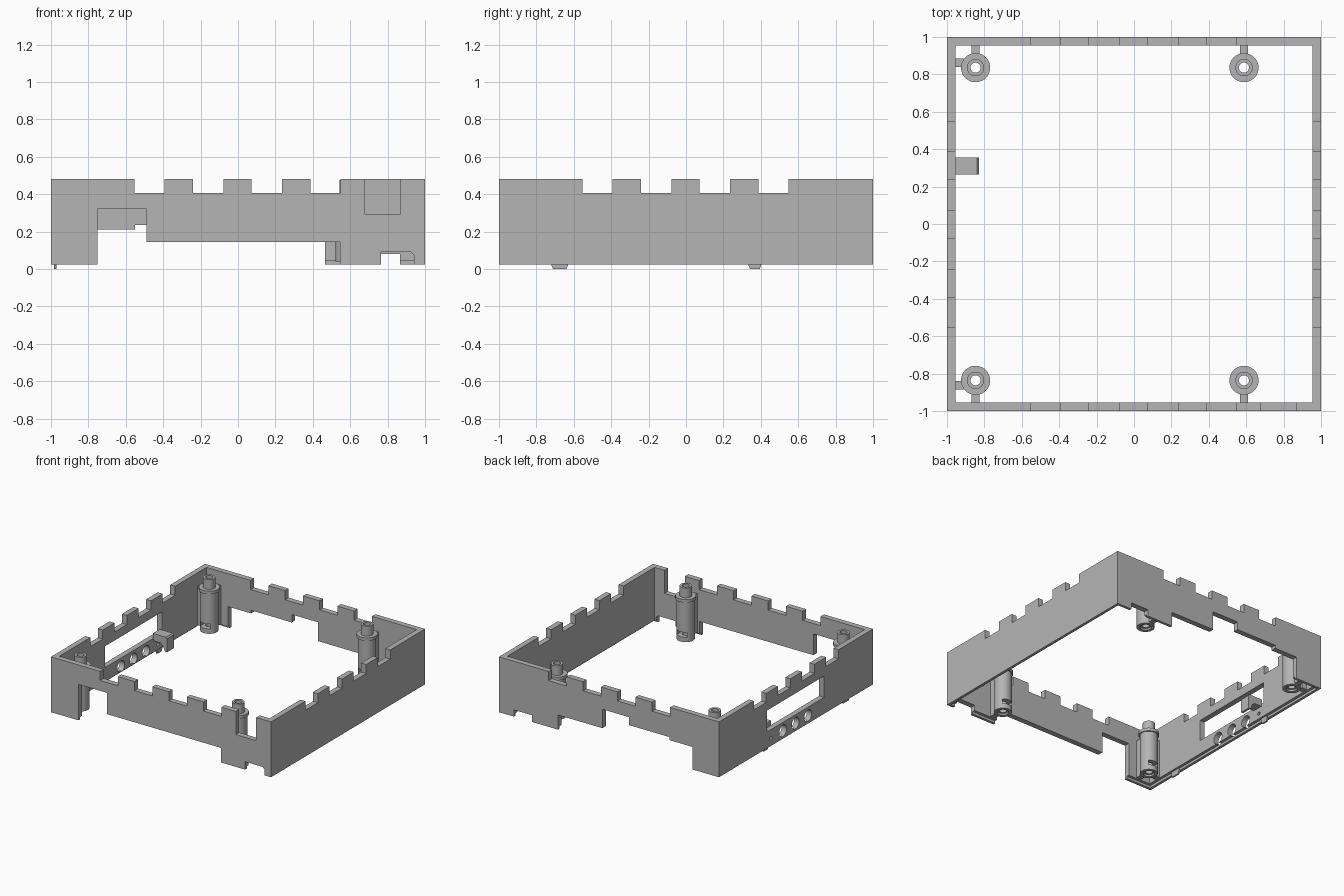
import bpy, bmesh, math
from mathutils import Matrix, Vector

if "Cube" in bpy.data.objects:
    bpy.data.objects.remove(bpy.data.objects["Cube"])

grey = bpy.data.materials.new("plain grey")
grey.use_nodes = True
COLOUR = (0.46, 0.46, 0.46, 1)
grey.diffuse_color = COLOUR
grey.node_tree.nodes["Principled BSDF"].inputs["Base Color"].default_value = COLOUR


def box(bm, x, y, z):
    size = [b - a for a, b in (x, y, z)]
    mid = [(a + b) / 2 for a, b in (x, y, z)]
    bmesh.ops.create_cube(bm, size=1, matrix=Matrix.Translation(mid) @ Matrix.Diagonal((*size, 1)))


def cylinder(bm, centre, r, depth, along_x=False, sides=32):
    turn = Matrix.Rotation(math.pi / 2, 4, "Y") if along_x else Matrix()
    bmesh.ops.create_cone(bm, cap_ends=True, segments=sides, radius1=r, radius2=r, depth=depth,
                          matrix=Matrix.Translation(centre) @ turn)


def prism(bm, points, axis, start, end):
    """Extrude a flat outline along x or y."""
    def place(p, d):
        return (p[0], d, p[1]) if axis == "y" else (d, p[0], p[1])
    face = bm.faces.new([bm.verts.new(place(p, start)) for p in points])
    new = bmesh.ops.extrude_face_region(bm, geom=[face])["geom"]
    shift = place((0, 0), end - start)
    bmesh.ops.translate(bm, vec=shift, verts=[v for v in new if isinstance(v, bmesh.types.BMVert)])
    bmesh.ops.recalc_face_normals(bm, faces=bm.faces)


def make(name, bm):
    mesh = bpy.data.meshes.new(name)
    bm.to_mesh(mesh)
    bm.free()
    ob = bpy.data.objects.new(name, mesh)
    bpy.context.collection.objects.link(ob)
    mesh.materials.append(grey)
    return ob


def cut(ob, bm):
    """Subtract the shapes in bm, then drop the cutter."""
    cutter = make("cutter", bm)
    cutter.hide_render = True
    mod = ob.modifiers.new("cut", "BOOLEAN")
    mod.operation, mod.solver, mod.object = "DIFFERENCE", "EXACT", cutter
    mod.use_self = True
    bpy.context.view_layer.update()
    graph = bpy.context.evaluated_depsgraph_get()
    mesh = bpy.data.meshes.new_from_object(ob.evaluated_get(graph))
    ob.modifiers.clear()
    ob.data = mesh
    bpy.data.objects.remove(cutter)


def smooth(ob):
    bpy.ops.object.select_all(action="DESELECT")
    ob.select_set(True)
    bpy.context.view_layer.objects.active = ob
    bpy.ops.object.shade_smooth_by_angle(angle=math.radians(35))


IN, OUT = 0.955, 1.1
BASE, TOP = 0.025, 0.48

# Four-sided wall ring, open above and below
bm = bmesh.new()
box(bm, (-1, 1), (-1, 1), (BASE, TOP))
walls = make("wall_ring", bm)
bm = bmesh.new()
box(bm, (-IN, IN), (-IN, IN), (-1, 1))
cut(walls, bm)

# Thin lip around the inside of the lower edge
bm = bmesh.new()
box(bm, (-0.978, 0.978), (-0.978, 0.978), (-0.1, 0.045))
cut(walls, bm)

# Vent notches in the top edge of every wall
bm = bmesh.new()
for i in range(4):
    mid = -0.473 + i * 0.3135
    span = (mid - 0.081, mid + 0.081)
    for side in ((-OUT, -0.9), (0.9, OUT)):
        box(bm, span, side, (0.405, 0.6))
        box(bm, side, span, (0.405, 0.6))
# Tall slot in the front wall
box(bm, (0.68, 0.865), (-OUT, -0.9), (0.29, 0.6))
cut(walls, bm)

# Openings along the bottom of the front and back walls
bm = bmesh.new()
prism(bm, [(-0.75, -0.1), (-0.75, 0.32), (-0.49, 0.32), (-0.49, 0.145), (0.545, 0.145),
           (0.545, -0.1)], "y", -OUT, -0.9)
prism(bm, [(0.765, -0.1), (0.765, 0.09), (0.925, 0.09), (0.94, 0.075), (0.94, -0.1)],
      "y", -OUT, -0.9)
prism(bm, [(-0.76, -0.1), (-0.76, 0.21), (-0.55, 0.21), (-0.55, 0.235), (-0.18, 0.235),
           (-0.18, 0.3), (0.06, 0.3), (0.06, 0.145), (0.465, 0.145), (0.465, -0.1)],
      "y", 0.9, OUT)
box(bm, (0.7, 0.865), (0.9, OUT), (-0.1, 0.08))
# Window and round ports in the right-hand wall
box(bm, (-OUT, -0.9), (-0.365, 0.378), (0.16, 0.335))
for y, r in ((0.17, 0.047), (0.007, 0.047), (-0.156, 0.047), (0.325, 0.014)):
    cylinder(bm, (-1, y, 0.09), r, 0.3, along_x=True)
cut(walls, bm)
smooth(walls)

# Screw posts with a collar, a hollow pin and a nut slot
for x, column in ((-0.847, "right"), (0.588, "left")):
    for s, row in ((-1, "front"), (1, "back")):
        y = s * 0.836
        bm = bmesh.new()
        # stacked steps from the foot to the pin
        for r, low, high in ((0.068, 0.04, 0.37), (0.078, 0.37, 0.395), (0.046, 0.395, 0.475)):
            cylinder(bm, (x, y, (low + high) / 2), r, high - low)
        bmesh.ops.remove_doubles(bm, verts=bm.verts, dist=0.0001)
        post = make(f"post_{row}_{column}", bm)
        bm = bmesh.new()
        cylinder(bm, (x, y, 0.25), 0.027, 1)
        cylinder(bm, (x, y, 0.04), 0.042, 0.03)
        box(bm, (x - 0.045, x + 0.045), sorted((y - s * 0.1, y + s * 0.04)), (0.08, 0.12))
        cut(post, bm)
        smooth(post)

        # Ribs tying the post to the walls
        bm = bmesh.new()
        box(bm, (x - 0.022, x + 0.022), sorted((s * 0.895, s * 0.96)), (0.05, 0.37))
        if x < 0:
            box(bm, (-0.96, -0.908), sorted((s * 0.84, s * 0.885)), (0.05, 0.37))
        make(f"rib_{row}_{column}", bm)

# Hooked clip on the inside of the right-hand wall
bm = bmesh.new()
prism(bm, [(-0.96, 0.2), (-0.84, 0.2), (-0.83, 0.19), (-0.83, 0.08), (-0.85, 0.08),
           (-0.865, 0.12), (-0.89, 0.14), (-0.96, 0.14)], "y", 0.265, 0.355)
make("clip", bm)

# Small locating tabs below the right-hand wall
bm = bmesh.new()
for y in (-0.675, 0.368):
    half = 0.044 if y < 0 else 0.034
    prism(bm, [(y - half, 0.045), (y - half, 0.02), (y - half + 0.008, 0), (y + half - 0.008, 0),
               (y + half, 0.02), (y + half, 0.045)], "x", -0.983, -0.97)
make("locating_tabs", bm)
